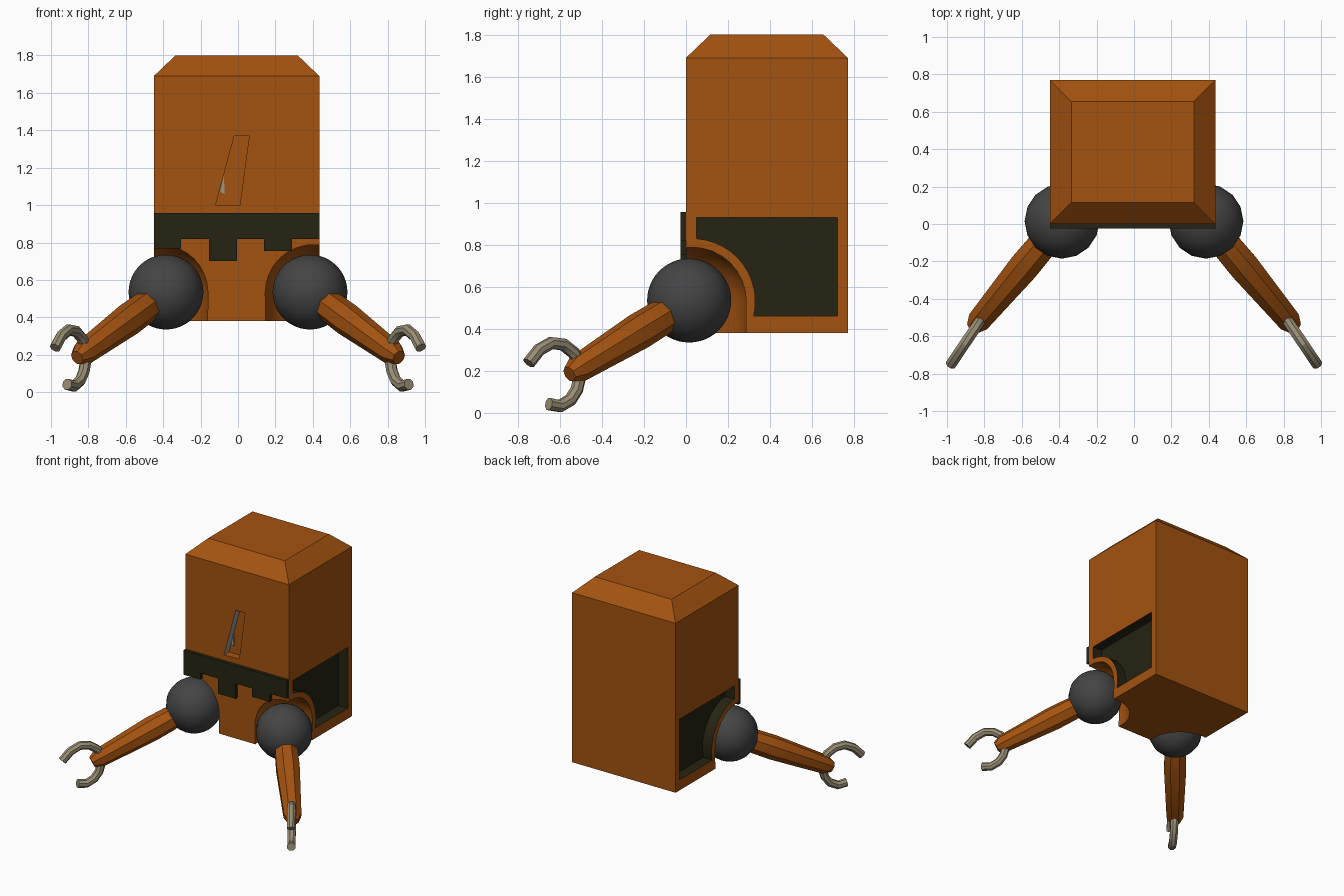
import bpy, bmesh, math
from mathutils import Vector

if "Cube" in bpy.data.objects:
    bpy.data.objects.remove(bpy.data.objects["Cube"])


def mat(name, rgb):
    m = bpy.data.materials.new(name)
    m.diffuse_color = (*rgb, 1)
    m.use_nodes = True
    m.node_tree.nodes["Principled BSDF"].inputs["Base Color"].default_value = m.diffuse_color
    return m


ORANGE = mat("burnt_orange", (0.37, 0.085, 0.005))
DARK = mat("dark_olive", (0.018, 0.017, 0.006))
GREY = mat("charcoal", (0.058, 0.058, 0.058))
CLAW = mat("warm_metal", (0.32, 0.27, 0.18))
PALE = mat("pale_grey", (0.30, 0.31, 0.29))


def finish(name, bm, *mats):
    bmesh.ops.recalc_face_normals(bm, faces=bm.faces)
    me = bpy.data.meshes.new(name)
    bm.to_mesh(me)
    bm.free()
    for m in mats:
        me.materials.append(m)
    ob = bpy.data.objects.new(name, me)
    bpy.context.collection.objects.link(ob)
    return ob


def select(ob):
    bpy.ops.object.select_all(action='DESELECT')
    ob.select_set(True)
    bpy.context.view_layer.objects.active = ob


def smooth(ob, angle=35):
    select(ob)
    bpy.ops.object.shade_smooth_by_angle(angle=math.radians(angle))


def prism(name, pts, offset, *mats):
    """Flat outline extruded along offset."""
    bm = bmesh.new()
    a = [bm.verts.new(p) for p in pts]
    b = [bm.verts.new(Vector(p) + Vector(offset)) for p in pts]
    n = len(pts)
    bm.faces.new(a)
    bm.faces.new(b[::-1])
    for i in range(n):
        bm.faces.new((a[i], a[(i + 1) % n], b[(i + 1) % n], b[i]))
    return finish(name, bm, *mats)


def loft(name, path, radii, side, sides, material):
    """Tube of given radii along a path lying in the plane normal to side."""
    bm = bmesh.new()
    rings = []
    path = [Vector(p) for p in path]
    for i, p in enumerate(path):
        t = path[min(i + 1, len(path) - 1)] - path[max(i - 1, 0)]
        up = side.cross(t).normalized()
        ring = []
        for k in range(sides):
            a = 2 * math.pi * (k + 0.5) / sides
            ring.append(bm.verts.new(p + radii[i] * (side * math.cos(a) + up * math.sin(a))))
        rings.append(ring)
    for r, q in zip(rings, rings[1:]):
        for k in range(sides):
            j = (k + 1) % sides
            bm.faces.new((r[k], r[j], q[j], q[k]))
    bm.faces.new(rings[0])
    bm.faces.new(rings[-1])
    return finish(name, bm, material)


def cut(ob, cutter):
    md = ob.modifiers.new("cut", 'BOOLEAN')
    md.operation = 'DIFFERENCE'
    md.solver = 'EXACT'
    md.material_mode = 'TRANSFER'
    md.object = cutter
    select(ob)
    bpy.ops.object.modifier_apply(modifier=md.name)
    bpy.data.objects.remove(cutter)


# Body: tall box with a bevelled cap
X0, X1, Y0, Y1 = -0.45, 0.435, 0.0, 0.77
MID = (X0 + X1) / 2
HALF = (X1 - X0) / 2
bm = bmesh.new()
levels = [(0.38, 0), (1.69, 0), (1.80, 0.115)]
rings = [[bm.verts.new((x, y, z)) for x, y in
          ((X0 + d, Y0 + d), (X1 - d, Y0 + d), (X1 - d, Y1 - d), (X0 + d, Y1 - d))]
         for z, d in levels]
for r, q in zip(rings, rings[1:]):
    for k in range(4):
        j = (k + 1) % 4
        bm.faces.new((r[k], r[j], q[j], q[k]))
bm.faces.new(rings[0])
bm.faces.new(rings[-1])
body = finish("body", bm, ORANGE)

# Side recess outline: rectangle with an arch taken out around the shoulder
AY, AZ, AR = 0.03, 0.53, 0.30
a0, a1 = math.acos(0.02 / AR), math.asin(-0.07 / AR)
outline = [(0.05, 0.93), (0.72, 0.93), (0.72, 0.46)]
outline += [(AY + AR * math.cos(a1 + (a0 - a1) * i / 12),
             AZ + AR * math.sin(a1 + (a0 - a1) * i / 12)) for i in range(13)]

for s in (-1, 1):
    inner = MID + s * (HALF - 0.08)
    cut(body, prism("recess_cutter", [(inner, y, z) for y, z in outline], (s * 0.2, 0, 0), DARK))
    # Shoulder socket: dome that runs straight down through the base
    bm = bmesh.new()
    bmesh.ops.create_uvsphere(bm, u_segments=32, v_segments=16, radius=0.26)
    for v in bm.verts:
        if v.co.z < -0.01:
            v.co.z -= 0.3
        v.co += Vector((MID + s * 0.41, 0.03, 0.53))
    cut(body, finish("socket_cutter", bm, ORANGE))

# Slanted slot in the front, with a pale left wall
slot = prism("slot_cutter", [(-0.12, -0.1, 1.0), (0.01, -0.1, 1.0),
                             (0.06, -0.1, 1.37), (-0.02, -0.1, 1.37)], (0, 0.16, 0), ORANGE, PALE)
slot.data.polygons[5].material_index = 1
cut(body, slot)
smooth(body, 25)
prism("slot_glint", [(-0.095, 0.06, 1.07), (-0.072, 0.06, 1.06), (-0.075, 0.06, 1.16)],
      (0, -0.008, 0), PALE)

# Notched dark band across the front
steps = [(-0.45, 0.768), (-0.305, 0.818), (-0.155, 0.70), (-0.005, 0.818),
         (0.139, 0.754), (0.289, 0.818), (0.435, None)]
pts = [(0.435, -0.025, 0.957), (-0.45, -0.025, 0.957)]
for (xa, z), (xb, _) in zip(steps, steps[1:]):
    pts += [(xa, -0.025, z), (xb, -0.025, z)]
prism("front_band", pts, (0, 0.027, 0), DARK)

# Shoulders, arms and two-finger grippers
UPPER = [(0.0, 0.19), (0.01, 0.23), (0.04, 0.285), (0.10, 0.325),
         (0.17, 0.333), (0.24, 0.30), (0.30, 0.237)]
LOWER = [(0.0, 0.20), (0.01, 0.16), (0.024, 0.11), (0.06, 0.062),
         (0.12, 0.032), (0.185, 0.042)]
for s, tag in ((-1, "left"), (1, "right")):
    shoulder = Vector((s * 0.385, 0.015, 0.535))
    bm = bmesh.new()
    bmesh.ops.create_uvsphere(bm, u_segments=16, v_segments=24, radius=0.2)
    for v in bm.verts:
        v.co += shoulder
    smooth(finish(tag + "_shoulder_ball", bm, GREY))

    tip = Vector((s * 0.86, -0.555, 0.185))
    axis = tip - shoulder
    side = axis.cross(Vector((0, 0, 1))).normalized()
    path = [shoulder + axis * f for f in (0.15, 0.24, 0.42, 0.93, 1.0)]
    smooth(loft(tag + "_arm", path, (0.07, 0.085, 0.088, 0.067, 0.04), side, 8, ORANGE), 30)

    out = Vector((s * 0.56, -0.83, 0))
    side = out.cross(Vector((0, 0, 1))).normalized()
    for finger, prof in (("upper", UPPER), ("lower", LOWER)):
        path = [Vector((s * 0.81, -0.50, z)) + out * d for d, z in prof]
        smooth(loft(f"{tag}_{finger}_finger", path, [0.031] * len(path), side, 8, CLAW), 30)
